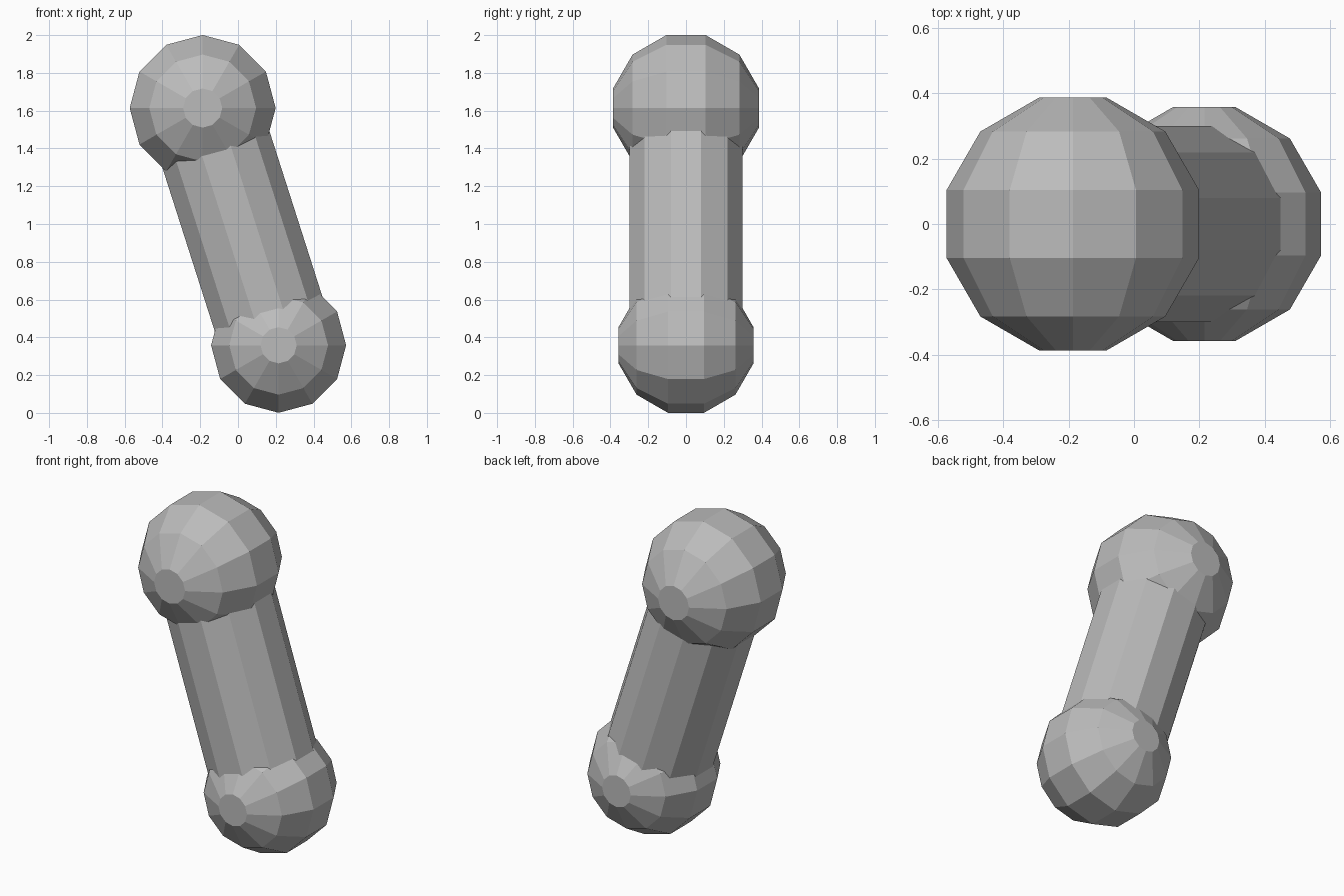
import bpy, bmesh, math
from mathutils import Vector, Matrix

if "Cube" in bpy.data.objects:
    bpy.data.objects.remove(bpy.data.objects["Cube"])

SIDES = 12
grey = bpy.data.materials.new("plain grey")
grey.diffuse_color = (0.5, 0.5, 0.5, 1)
grey.use_nodes = True
grey.node_tree.nodes["Principled BSDF"].inputs["Base Color"].default_value = grey.diffuse_color


def finish(name, bm):
    bmesh.ops.recalc_face_normals(bm, faces=bm.faces)
    mesh = bpy.data.meshes.new(name)
    bm.to_mesh(mesh)
    bm.free()
    mesh.materials.append(grey)
    obj = bpy.data.objects.new(name, mesh)
    bpy.context.collection.objects.link(obj)
    return obj


def knob(name, centre, radius):
    """Faceted ball lathed about y, with small flat caps front and back."""
    bm = bmesh.new()
    rings = []
    for k in range(6):
        a = math.radians(15 + 30 * k)
        r, y = radius * math.sin(a), -radius * math.cos(a)
        rings.append([bm.verts.new(centre + Vector((
            r * math.cos(math.tau * i / SIDES), y, r * math.sin(math.tau * i / SIDES))))
            for i in range(SIDES)])
    for lo, hi in zip(rings, rings[1:]):
        for i in range(SIDES):
            j = (i + 1) % SIDES
            bm.faces.new((lo[i], lo[j], hi[j], hi[i]))
    bm.faces.new(rings[0])
    bm.faces.new(rings[-1])
    return finish(name, bm)


def rod(name, start, end, radius):
    """Twelve-sided bar between two points, flats facing the axes."""
    axis = end - start
    place = (Matrix.Translation((start + end) / 2)
             @ Matrix.Rotation(math.atan2(axis.x, axis.z), 4, 'Y')
             @ Matrix.Rotation(math.radians(15), 4, 'Z'))
    bm = bmesh.new()
    bmesh.ops.create_cone(bm, cap_ends=True, segments=SIDES, radius1=radius,
                          radius2=radius, depth=axis.length, matrix=place)
    return finish(name, bm)


top = Vector((-0.187, 0, 1.614))
bottom = Vector((0.215, 0, 0.358))
knob("upper_knob", top, 0.4)
knob("lower_knob", bottom, 0.37)
rod("shaft", bottom, top, 0.31)
